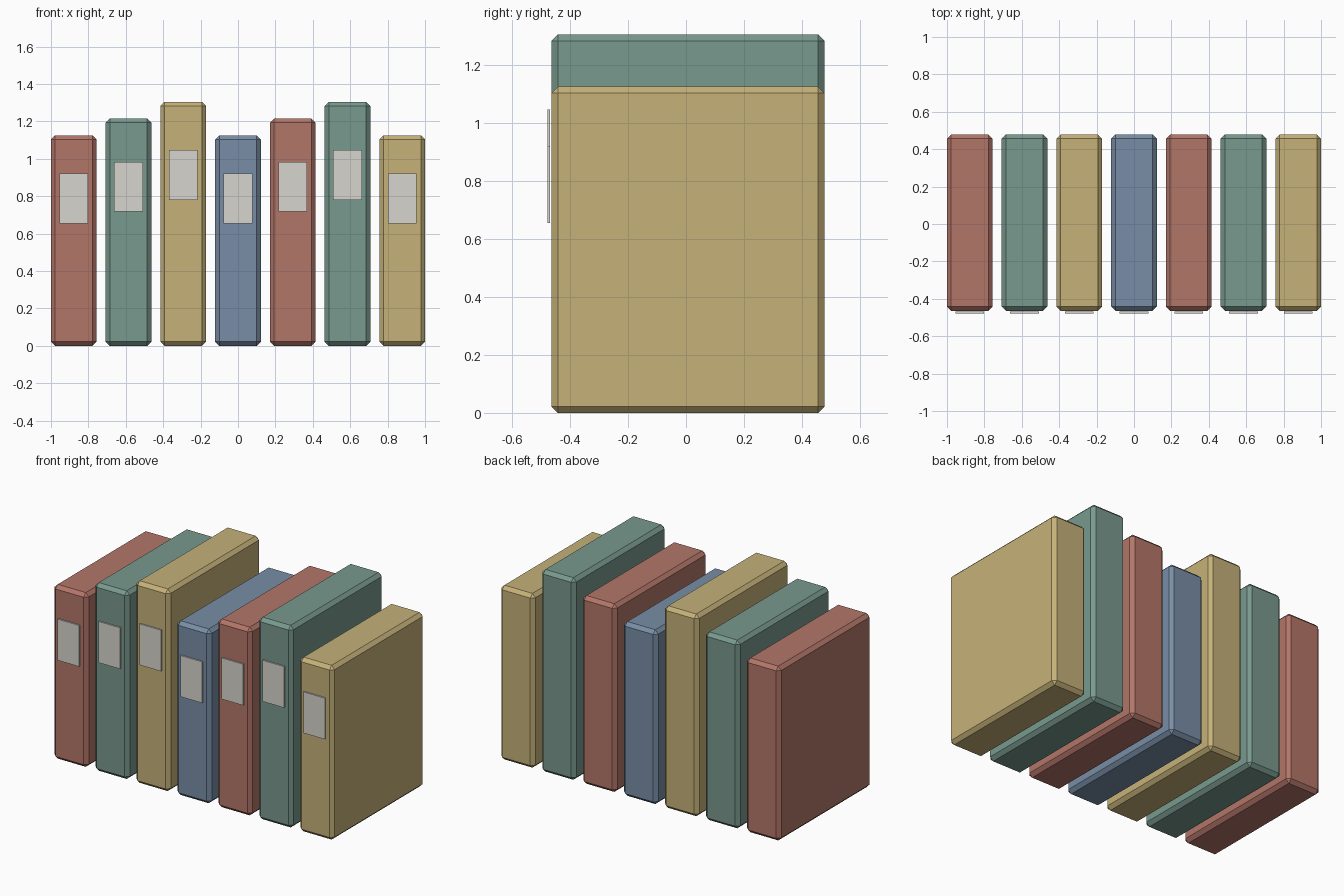
import bpy, bmesh

if "Cube" in bpy.data.objects:
    bpy.data.objects.remove(bpy.data.objects["Cube"])

COLOURS = {
    "red": (0.45, 0.18, 0.14, 1), "green": (0.19, 0.32, 0.27, 1),
    "yellow": (0.56, 0.44, 0.19, 1), "blue": (0.19, 0.27, 0.38, 1),
    "paper": (0.68, 0.66, 0.61, 1),
}
mats = {}
for n, c in COLOURS.items():
    mats[n] = bpy.data.materials.new(n)
    mats[n].diffuse_color = c


def box(name, lo, hi, mat, bevel=0):
    bm = bmesh.new()
    bmesh.ops.create_cube(bm, size=1)
    for v in bm.verts:
        v.co = [hi[i] if v.co[i] > 0 else lo[i] for i in range(3)]
    if bevel:
        bmesh.ops.bevel(bm, geom=bm.edges[:], offset=bevel, segments=1,
                        affect='EDGES', profile=0.5)
    me = bpy.data.meshes.new(name)
    bm.to_mesh(me)
    bm.free()
    me.materials.append(mats[mat])
    ob = bpy.data.objects.new(name, me)
    bpy.context.collection.objects.link(ob)


# Row of binders, each with a paper label on its spine
row = ["red", "green", "yellow", "blue", "red", "green", "yellow"]
for i, colour in enumerate(row):
    x = (i - 3) * 0.2927
    h = 1.125 + 0.09 * (i % 3)
    box(f"binder_{i + 1}", (x - 0.122, -0.464, 0), (x + 0.122, 0.478, h),
        colour, 0.022)
    z = h * 0.7
    box(f"spine_label_{i + 1}", (x - 0.077, -0.478, z - 0.133),
        (x + 0.077, -0.469, z + 0.133), "paper")

for m in bpy.data.materials:
    if m.users and not m.is_grease_pencil:
        m.use_nodes = True
        m.node_tree.nodes["Principled BSDF"].inputs["Base Color"].default_value = m.diffuse_color
